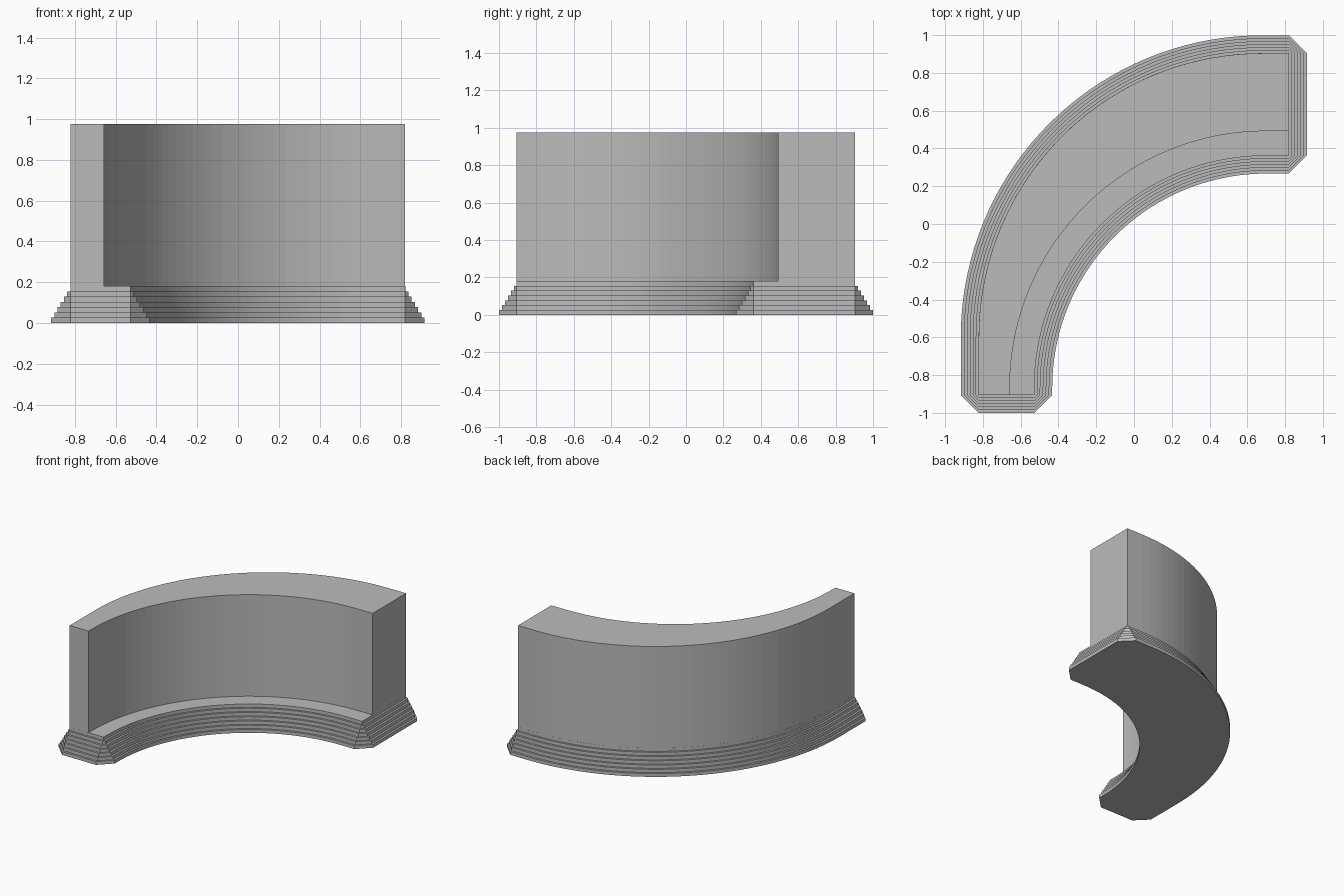
import bpy, bmesh, math

cube = bpy.data.objects.get("Cube")
if cube:
    bpy.data.objects.remove(cube, do_unlink=True)

# Plain grey stone
stone = bpy.data.materials.new("grey stone")
stone.use_nodes = True
GREY = (0.5, 0.5, 0.5, 1)
stone.diffuse_color = GREY
stone.node_tree.nodes["Principled BSDF"].inputs["Base Color"].default_value = GREY

END_X, END_Y = 0.82, -0.905      # the two cut ends of the curve
SEGMENTS = 36
OUTER = (0.68, -0.598, 1.502)    # centre x, centre y, radius of the back face
INNER = (0.70, -0.866, 1.358)    # same for the front face of the wall
LEDGE, HEIGHT, BASE_TOP = 0.13, 0.975, 0.181
STEPS, FLARE = 7, 0.095


def sweep(arc, grow):
    """Quarter arc with short straight leads, from the front end to the side end."""
    cx, cy, r = arc
    r += grow
    pts = [(cx - r, END_Y)]
    for i in range(SEGMENTS + 1):
        a = math.pi - math.pi / 2 * i / SEGMENTS
        pts.append((cx + r * math.cos(a), cy + r * math.sin(a)))
    return pts + [(END_X, cy + r)]


def outline(inset, flare):
    """Closed plan; flare pushes all sides out and leaves chamfered corners."""
    back = sweep(OUTER, flare)
    front = sweep(INNER, -inset - flare)
    plan = list(back)
    if flare:
        plan += [(END_X + flare, back[-1][1] - flare),
                 (END_X + flare, front[-1][1] + flare)]
    plan += front[::-1]
    if flare:
        plan += [(front[0][0] - flare, END_Y - flare),
                 (back[0][0] + flare, END_Y - flare)]
    return plan


def make_object(name, bm):
    bmesh.ops.recalc_face_normals(bm, faces=bm.faces)
    mesh = bpy.data.meshes.new(name)
    bm.to_mesh(mesh)
    bm.free()
    mesh.materials.append(stone)
    bpy.context.collection.objects.link(bpy.data.objects.new(name, mesh))


def loft(name, rings):
    """Join stacked plans of equal point count and cap both ends."""
    bm = bmesh.new()
    loops = [[bm.verts.new((x, y, z)) for x, y in plan] for plan, z in rings]
    for low, high in zip(loops, loops[1:]):
        for i in range(len(low)):
            j = (i + 1) % len(low)
            bm.faces.new((low[i], low[j], high[j], high[i]))
    bm.faces.new(loops[0])
    bm.faces.new(loops[-1])
    make_object(name, bm)


# Upright curved wall
plan = outline(0, 0)
loft("curved_wall", [(plan, BASE_TOP), (plan, HEIGHT)])

# Stepped plinth, one continuous staircase; the top step is flush with the wall
rings = []
for i in range(STEPS):
    flare = FLARE * (1 - i / (STEPS - 1))
    plan = outline(LEDGE, max(flare, 0.0005))
    rings += [(plan, BASE_TOP * i / STEPS), (plan, BASE_TOP * (i + 1) / STEPS)]
loft("stepped_plinth", rings)
